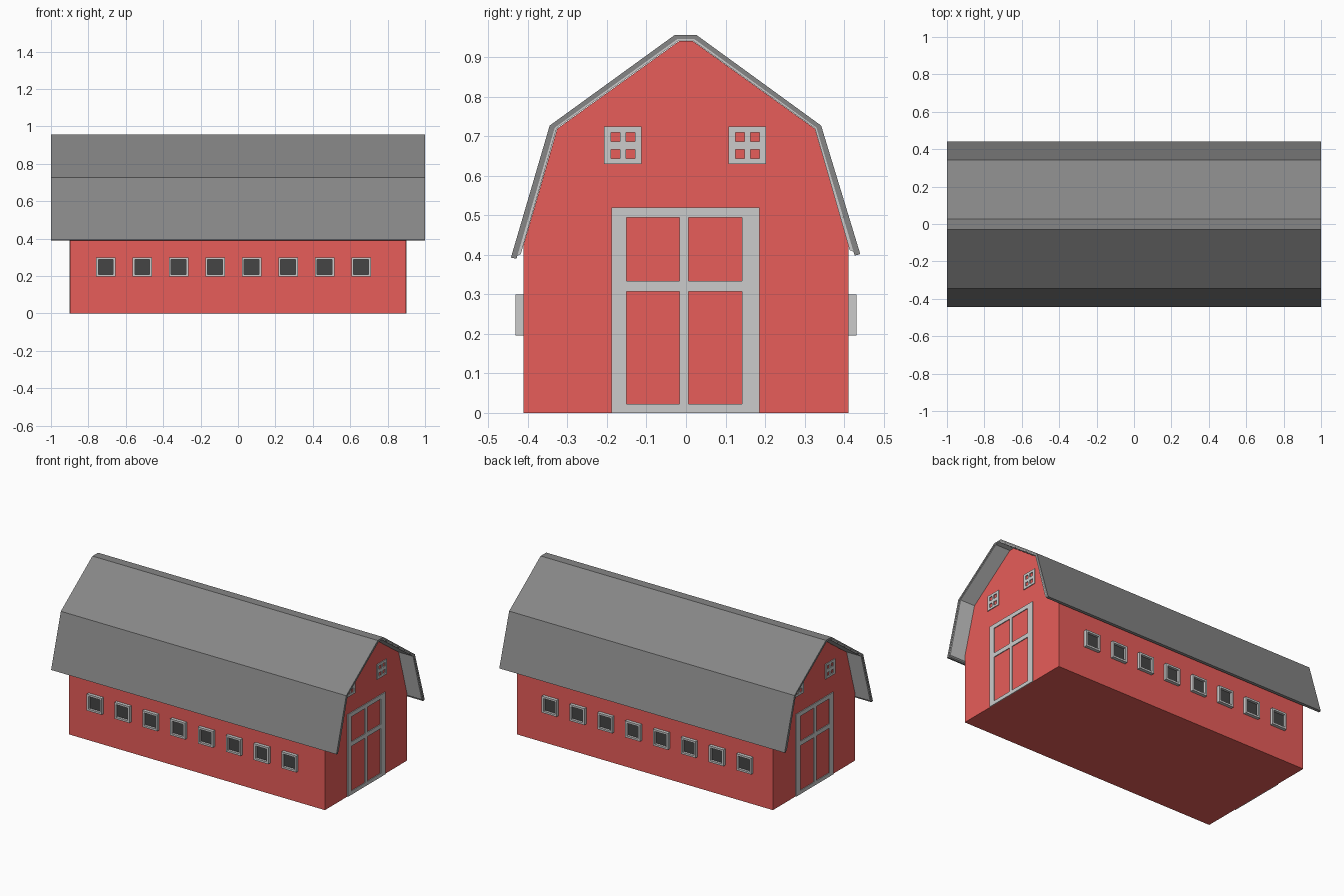
import bpy, bmesh

if "Cube" in bpy.data.objects:
    bpy.data.objects.remove(bpy.data.objects["Cube"])


def material(name, rgb):
    m = bpy.data.materials.new(name)
    m.diffuse_color = (*rgb, 1)
    m.use_nodes = True
    m.node_tree.nodes["Principled BSDF"].inputs["Base Color"].default_value = m.diffuse_color
    return m


RED = material("barn_red", (0.8, 0.11, 0.10))
ROOF = material("roof_grey", (0.24, 0.24, 0.24))
PANE = material("dark_glass", (0.06, 0.06, 0.06))


def finish(name, bm, mat=None):
    bmesh.ops.recalc_face_normals(bm, faces=bm.faces)
    mesh = bpy.data.meshes.new(name)
    bm.to_mesh(mesh)
    bm.free()
    if mat:
        mesh.materials.append(mat)
    ob = bpy.data.objects.new(name, mesh)
    bpy.context.collection.objects.link(ob)
    return ob


def extrude(bm, faces, vec):
    """Turn flat faces into a closed slab."""
    r = bmesh.ops.extrude_face_region(bm, geom=faces, use_keep_orig=True)
    verts = [g for g in r["geom"] if isinstance(g, bmesh.types.BMVert)]
    bmesh.ops.translate(bm, verts=verts, vec=vec)


def prism(name, sections, half, mat=None):
    """Extrude y/z polygons along x from -half to half."""
    bm = bmesh.new()
    cache = {}

    def vert(p):
        if p not in cache:
            cache[p] = bm.verts.new((-half, *p))
        return cache[p]
    faces = [bm.faces.new([vert(p) for p in s]) for s in sections]
    extrude(bm, faces, (2 * half, 0, 0))
    return finish(name, bm, mat)


def strip(outer, inner):
    """Quads between two open profile lines."""
    return [(outer[i], outer[i + 1], inner[i + 1], inner[i])
            for i in range(len(outer) - 1)]


def lattice(name, us, vs, place, depth, mat=None):
    """Slab of grid cells; cells with both indices odd are left open."""
    bm = bmesh.new()
    grid = [[bm.verts.new(place(u, v)) for v in vs] for u in us]
    faces = []
    for i in range(len(us) - 1):
        for j in range(len(vs) - 1):
            if not (i % 2 and j % 2):
                faces.append(bm.faces.new((grid[i][j], grid[i + 1][j],
                                           grid[i + 1][j + 1], grid[i][j + 1])))
    extrude(bm, faces, depth)
    return finish(name, bm, mat)


WALL_X, WALL_Y = 0.897, 0.411

# Barn body with gambrel gables
prism("barn_walls", [((-WALL_Y, 0), (WALL_Y, 0), (WALL_Y, 0.425), (0.326, 0.719),
                      (0.017, 0.941), (-0.017, 0.941), (-0.326, 0.719),
                      (-WALL_Y, 0.425))], WALL_X, RED)

# Roof shell and its pale lining
outer = [(-0.443, 0.393), (-0.345, 0.727), (-0.029, 0.956),
         (0.027, 0.956), (0.342, 0.727), (0.441, 0.402)]
middle = [(-0.429, 0.390), (-0.332, 0.722), (-0.022, 0.946),
          (0.021, 0.946), (0.330, 0.722), (0.427, 0.398)]
lining_top = [(-0.427, 0.397)] + middle[1:-1] + [(0.424, 0.408)]
inner = [(-0.418, 0.402), (-0.327, 0.720), (-0.018, 0.942),
         (0.017, 0.942), (0.326, 0.720), (0.414, 0.412)]
prism("roof", strip(outer, middle), 1.0, ROOF)
prism("roof_lining", strip(lining_top, inner), 0.998)

# Doors and loft windows on both gable ends
for s, end in ((1, "right"), (-1, "left")):
    def on_end(u, v, s=s):
        return (s * WALL_X, u, v)
    depth = (s * 0.005, 0, 0)
    lattice(f"{end}_door_frame", (-0.188, -0.150, -0.016, 0.006, 0.142, 0.186),
            (0, 0.023, 0.307, 0.334, 0.494, 0.52), on_end, depth)
    for c, side in ((-0.160, "front"), (0.155, "back")):
        lattice(f"{end}_loft_window_{side}",
                [c + d for d in (-0.048, -0.030, -0.007, 0.008, 0.031, 0.048)],
                (0.630, 0.644, 0.667, 0.687, 0.710, 0.725), on_end, depth)

# Rows of framed windows on both long sides
for s, side in ((-1, "front"), (1, "back")):
    def on_side(u, v, s=s):
        return (u, s * WALL_Y, v)
    for k in range(8):
        x = -0.707 + 0.195 * k
        lattice(f"{side}_window_frame_{k + 1}",
                [x + d for d in (-0.052, -0.040, 0.040, 0.052)],
                (0.196, 0.208, 0.288, 0.300), on_side, (0, s * 0.02, 0))
        lattice(f"{side}_window_pane_{k + 1}", (x - 0.040, x + 0.040),
                (0.208, 0.288), on_side, (0, s * 0.005, 0), PANE)
